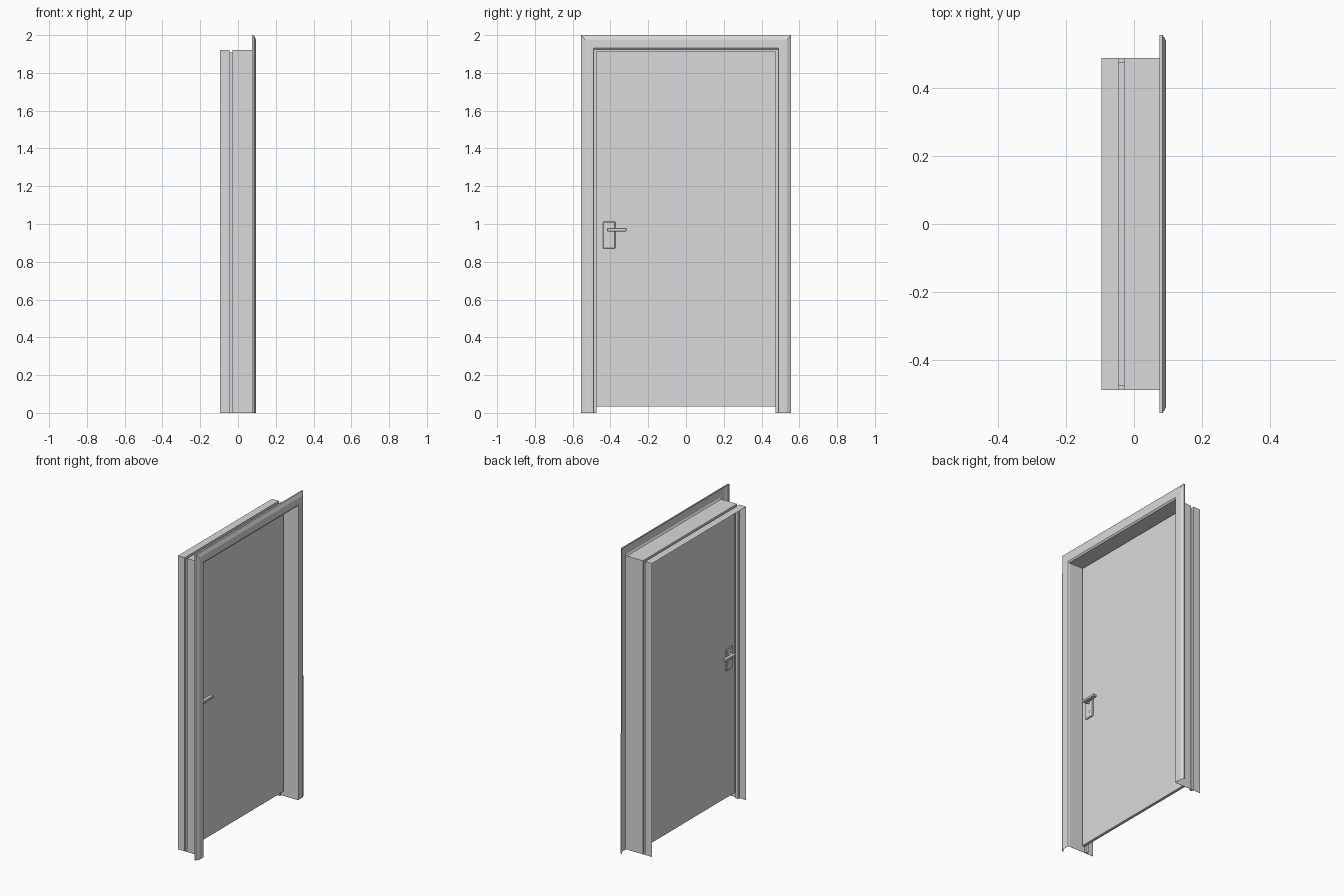
import bpy, bmesh, math
from mathutils import Matrix

cube = bpy.data.objects.get("Cube")
if cube:
    bpy.data.objects.remove(cube, do_unlink=True)

grey = bpy.data.materials.new("light_grey")
grey.use_nodes = True
colour = (0.7, 0.7, 0.7, 1)
grey.diffuse_color = colour
grey.node_tree.nodes["Principled BSDF"].inputs["Base Color"].default_value = colour


def add_object(name, bm):
    bmesh.ops.recalc_face_normals(bm, faces=bm.faces)
    mesh = bpy.data.meshes.new(name)
    bm.to_mesh(mesh)
    bm.free()
    mesh.materials.append(grey)
    obj = bpy.data.objects.new(name, mesh)
    bpy.context.collection.objects.link(obj)
    return obj


def sweep_portal(name, section, thickness):
    """Sweep an open section of (x, half width, height) up, across and down as thin sheet."""
    bm = bmesh.new()
    rings = []
    for side, raised in ((-1, 0), (-1, 1), (1, 1), (1, 0)):
        rings.append([bm.verts.new((x, side * w, h * raised)) for x, w, h in section])
    for a, b in zip(rings, rings[1:]):
        for i in range(len(section) - 1):
            bm.faces.new((a[i], a[i + 1], b[i + 1], b[i]))
    obj = add_object(name, bm)
    mod = obj.modifiers.new("sheet", "SOLIDIFY")
    mod.thickness, mod.offset = thickness, 0
    return obj


def box(name, x, y, z, bevel=0):
    """Box between (min, max) pairs on each axis."""
    bm = bmesh.new()
    size = [abs(r[1] - r[0]) for r in (x, y, z)]
    mid = [(r[0] + r[1]) / 2 for r in (x, y, z)]
    bmesh.ops.create_cube(bm, size=1, matrix=Matrix.Translation(mid) @ Matrix.Diagonal((*size, 1)))
    obj = add_object(name, bm)
    if bevel:
        mod = obj.modifiers.new("bevel", "BEVEL")
        mod.width, mod.segments = bevel, 1
    return obj


def rod(name, x, y, z, radius):
    """Round rod along x."""
    bm = bmesh.new()
    place = Matrix.Translation((sum(x) / 2, y, z)) @ Matrix.Rotation(math.pi / 2, 4, "Y")
    bmesh.ops.create_cone(bm, cap_ends=True, segments=16, radius1=radius, radius2=radius,
                          depth=abs(x[1] - x[0]), matrix=place)
    obj = add_object(name, bm)
    for p in obj.data.polygons:
        p.use_smooth = len(p.vertices) == 4
    return obj


# Folded sheet frame: lining with a stop groove, then the hollow casing
outer, groove, rise = 0.487, 0.473, 1.435
lining = [(-0.095, outer), (-0.046, outer), (-0.046, groove),
          (-0.028, groove), (-0.028, outer), (0.087, outer)]
casing = [(0.094, 0.491, 1.932), (0.094, 0.535, 1.976),
          (0.084, 0.5545, 1.9995), (0.075, 0.5545, 1.9995)]
sweep_portal("frame", [(x, w, w + rise) for x, w in lining] + casing, 0.001)

# Small plates closing the foot of each groove
for label, side in (("left", 1), ("right", -1)):
    box(label + "_groove_foot", (-0.046, -0.028),
        sorted((side * groove, side * outer)), (0, 0.002))

# Door leaf resting against the stop
leaf_back, leaf_front = -0.022, -0.004
box("door_leaf", (leaf_back, leaf_front), (-0.477, 0.477), (0.035, 1.912))

# Handle set on both faces
for label, face, out in (("front", leaf_front, 1), ("rear", leaf_back, -1)):
    def span(a, b):
        return sorted((face + out * a, face + out * b))
    box(label + "_handle_plate", span(-0.002, 0.009), (-0.44, -0.374), (0.869, 1.013), 0.004)
    rod(label + "_lock_cylinder", span(0, 0.011), -0.407, 0.907, 0.008)
    rod(label + "_handle_neck", span(0, 0.04), -0.407, 0.97, 0.009)
    box(label + "_handle_lever", span(0.024, 0.05), (-0.418, -0.314), (0.961, 0.979), 0.003)
